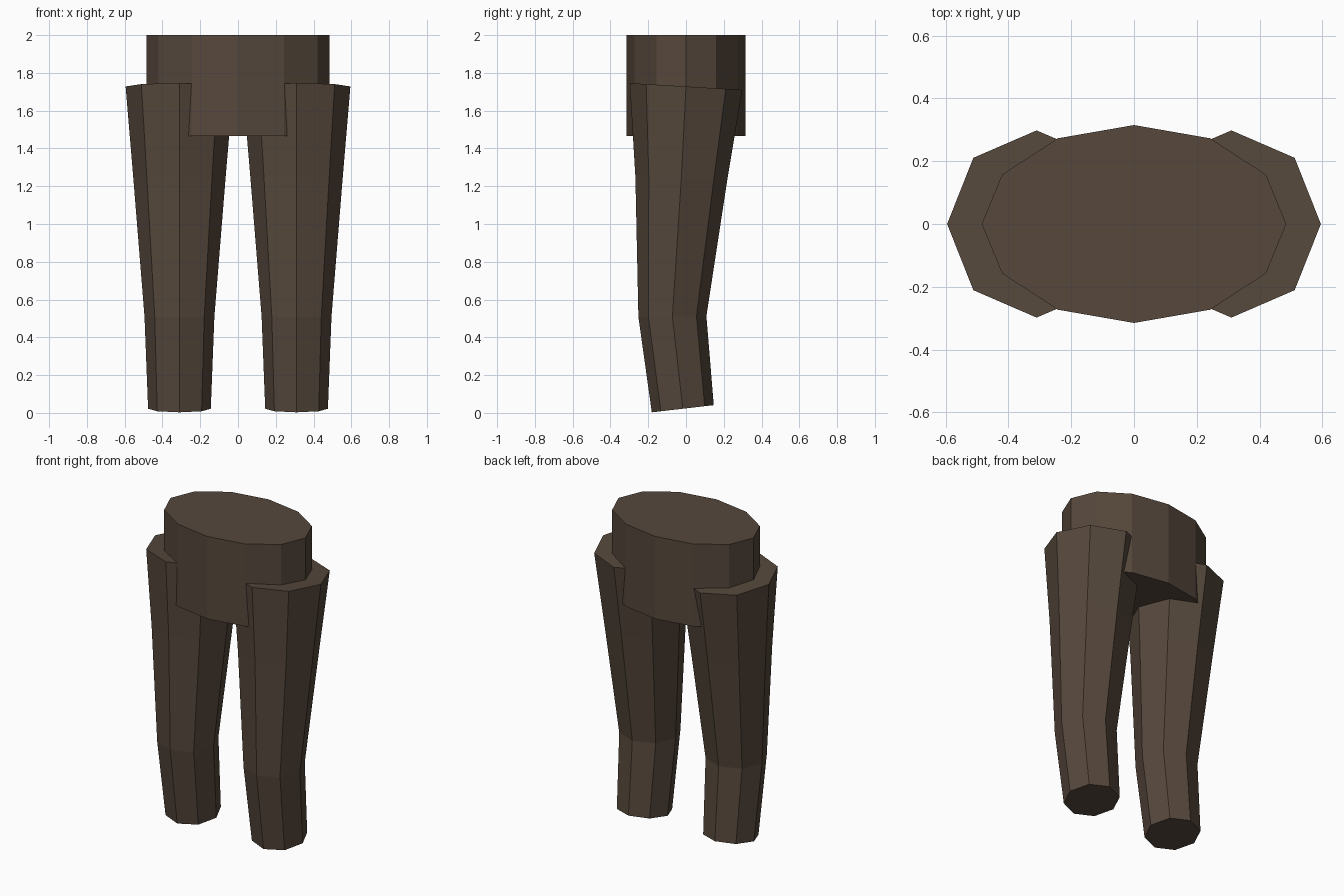
import bpy, bmesh, math

if "Cube" in bpy.data.objects:
    bpy.data.objects.remove(bpy.data.objects["Cube"])

brown = bpy.data.materials.new("dark brown cloth")
brown.diffuse_color = (0.092, 0.064, 0.045, 1)
brown.use_nodes = True
brown.node_tree.nodes["Principled BSDF"].inputs["Base Color"].default_value = brown.diffuse_color


def loft(name, sides, rings):
    """Skin stacked ellipses: (centre x, y, z, radius x, radius y, z rise from centre to back)."""
    bm = bmesh.new()
    loops = []
    for cx, cy, cz, rx, ry, rise in rings:
        loop = []
        for i in range(sides):
            a = 2 * math.pi * i / sides
            loop.append(bm.verts.new((cx + rx * math.cos(a),
                                      cy + ry * math.sin(a),
                                      cz + rise * math.sin(a))))
        loops.append(loop)
    for low, high in zip(loops, loops[1:]):
        for i in range(sides):
            j = (i + 1) % sides
            bm.faces.new((low[i], low[j], high[j], high[i]))
    bm.faces.new(loops[0][::-1])
    bm.faces.new(loops[-1])
    bmesh.ops.recalc_face_normals(bm, faces=bm.faces)
    mesh = bpy.data.meshes.new(name)
    bm.to_mesh(mesh)
    bm.free()
    mesh.materials.append(brown)
    obj = bpy.data.objects.new(name, mesh)
    bpy.context.collection.objects.link(obj)
    return obj


# Hips: straight oval block
loft("hips", 12, [(0, 0, 1.465, 0.485, 0.315, 0),
                  (0, 0, 2.0, 0.485, 0.315, 0)])

# Legs: cuff, knee, thigh and tilted upper rim
for side, label in ((-1, "left"), (1, "right")):
    x = 0.31 * side
    loft(label + "_leg", 8, [(x, -0.017, 0.022, 0.166, 0.164, 0.019),
                             (x, -0.072, 0.51, 0.185, 0.18, 0.002),
                             (x, -0.025, 1.24, 0.244, 0.243, -0.010),
                             (x, 0.0, 1.728, 0.285, 0.298, -0.018)])
